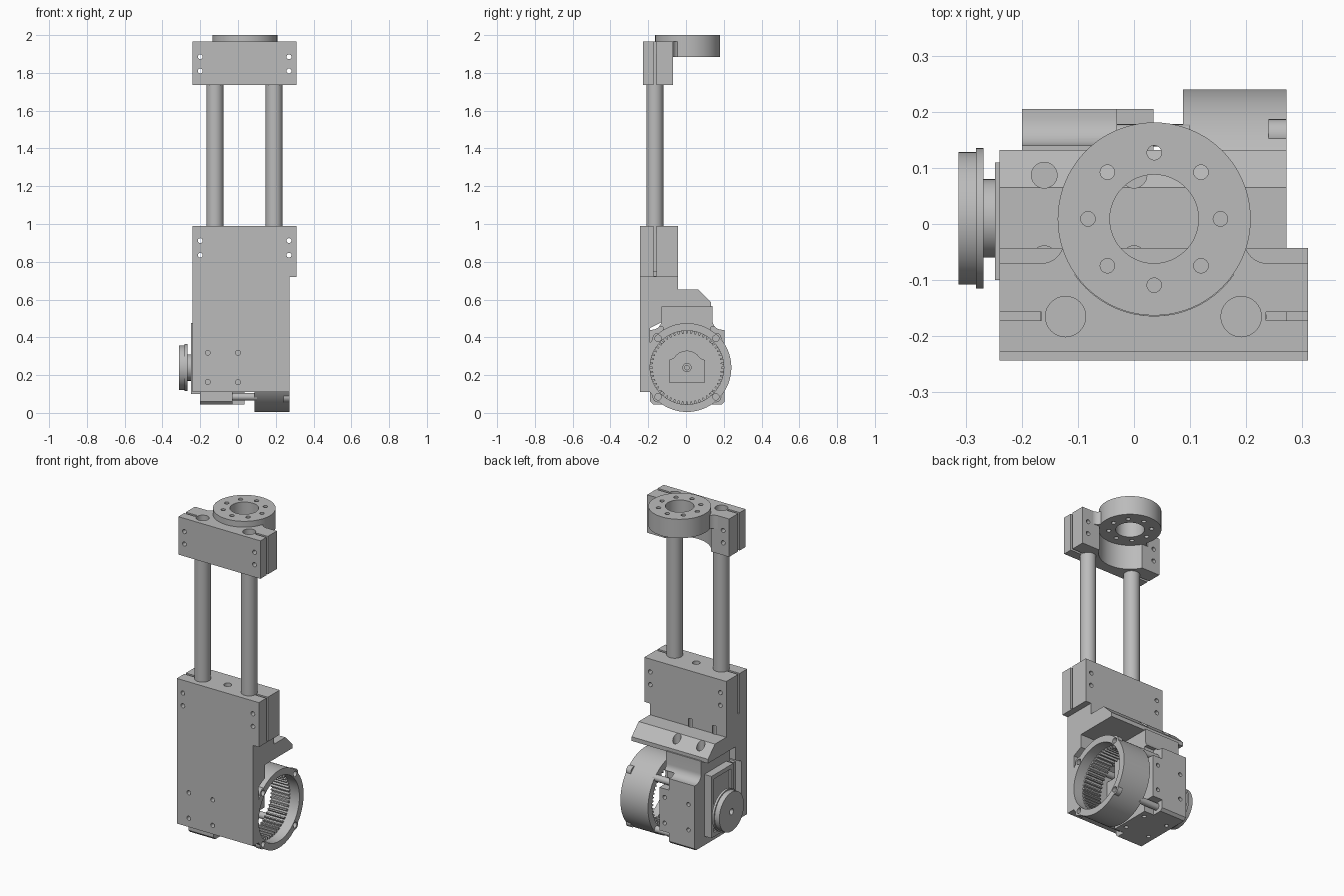
import bpy, bmesh, math
from mathutils import Matrix, Vector

cube = bpy.data.objects.get("Cube")
if cube:
    bpy.data.objects.remove(cube, do_unlink=True)

metal = bpy.data.materials.new("machined grey")
metal.use_nodes = True
GREY = (0.5, 0.5, 0.5, 1)
metal.diffuse_color = GREY
metal.node_tree.nodes["Principled BSDF"].inputs["Base Color"].default_value = GREY

AXES = {"x": Matrix.Rotation(math.pi / 2, 4, "Y"),
        "y": Matrix.Rotation(-math.pi / 2, 4, "X"),
        "z": Matrix.Identity(4)}


def box(bm, x, y, z):
    """Add a box from three (low, high) ranges."""
    mid = Vector([(r[0] + r[1]) / 2 for r in (x, y, z)])
    size = [r[1] - r[0] for r in (x, y, z)]
    bmesh.ops.create_cube(bm, size=1, matrix=Matrix.Translation(mid) @ Matrix.Diagonal((*size, 1)))


def cyl(bm, axis, a, b, r, span, sides=32):
    """Add a cylinder; a and b are the centre in the two other axes, in x-y-z order."""
    m = sum(span) / 2
    mid = {"x": (m, a, b), "y": (a, m, b), "z": (a, b, m)}[axis]
    bmesh.ops.create_cone(bm, cap_ends=True, segments=sides, radius1=r, radius2=r,
                          depth=span[1] - span[0],
                          matrix=Matrix.Translation(mid) @ AXES[axis])


def prism(bm, points, axis, span):
    """Extrude an outline along x (points are y, z) or z (points are x, y)."""
    def place(p, t):
        return (t, *p) if axis == "x" else (*p, t)
    face = bm.faces.new([bm.verts.new(place(p, span[0])) for p in points])
    out = bmesh.ops.extrude_face_region(bm, geom=[face])
    verts = [g for g in out["geom"] if isinstance(g, bmesh.types.BMVert)]
    shift = Vector(place((0, 0), span[1] - span[0]))
    bmesh.ops.translate(bm, verts=verts, vec=shift)
    bmesh.ops.recalc_face_normals(bm, faces=bm.faces)


def arc(cx, cy, r, start, end, n=8):
    angles = [math.radians(start + (end - start) * i / n) for i in range(n + 1)]
    return [(cx + r * math.cos(t), cy + r * math.sin(t)) for t in angles]


def raw(name, bm):
    mesh = bpy.data.meshes.new(name)
    bm.to_mesh(mesh)
    bm.free()
    obj = bpy.data.objects.new(name, mesh)
    bpy.context.collection.objects.link(obj)
    return obj


def part(name, solid, cut=None):
    """Turn a solid into a finished part, minus the cutter if there is one."""
    obj = raw(name, solid)
    if cut:
        cutter = raw(name + "_cutter", cut)
        cutter.hide_render = True
        mod = obj.modifiers.new("cut", "BOOLEAN")
        mod.operation, mod.object, mod.solver = "DIFFERENCE", cutter, "EXACT"
        mod.use_self = True
        deps = bpy.context.evaluated_depsgraph_get()
        mesh = bpy.data.meshes.new_from_object(obj.evaluated_get(deps))
        obj.modifiers.clear()
        obj.data = mesh
        bpy.data.objects.remove(cutter, do_unlink=True)
    obj.data.materials.clear()
    obj.data.materials.append(metal)
    bpy.ops.object.select_all(action="DESELECT")
    obj.select_set(True)
    bpy.context.view_layer.objects.active = obj
    bpy.ops.object.shade_smooth_by_angle(angle=math.radians(30))
    return obj


new = bmesh.new
RODS, ROD_Y = (-0.122, 0.191), -0.165
MID_X = 0.036
GY, GZ = 0.005, 0.24            # gear axis
BOLT = (-0.16, 0.0)             # gearbox bolt columns
CLAMP_X = (-0.2, 0.27)


def clamp_cuts(bm, heights, z):
    """Screw holes and the two slits of a rod clamp."""
    for x in CLAMP_X:
        for h in heights:
            cyl(bm, "y", x, h, 0.013, (-0.4, 0.1), 16)
    box(bm, (-0.4, -0.165), (-0.172, -0.157), z)
    box(bm, (0.235, 0.4), (-0.172, -0.157), z)


# Main body: front plate, spine and sloped shelf
s, c = new(), new()
prism(s, [(-0.243, 0.11), (-0.19, 0.11), (-0.19, 0.45), (-0.13, 0.48), (-0.13, 0.56),
          (0.132, 0.56), (0.132, 0.585), (0.065, 0.652), (-0.043, 0.652),
          (-0.043, 0.75), (-0.243, 0.75)], "x", (-0.24, 0.272))
for x in BOLT:
    for h in (0.163, 0.318):
        cyl(c, "y", x, h, 0.013, (-0.3, -0.215), 16)
    for y in (0.087, -0.062):
        cyl(c, "z", x, y, 0.023, (0.59, 0.7), 24)
part("body_plate", s, c)

# Lower rod clamp
s, c = new(), new()
box(s, (-0.24, 0.31), (-0.243, -0.043), (0.72, 0.99))
clamp_cuts(c, (0.835, 0.912), (0.725, 1.1))
cyl(c, "z", MID_X, -0.15, 0.022, (0.85, 1.1), 24)
part("lower_clamp", s, c)

# Guide rods
for side, x in zip(("right", "left"), RODS):
    s = new()
    cyl(s, "z", x, ROD_Y, 0.045, (0.95, 1.9), 40)
    part(side + "_rod", s)

# Upper rod clamp, scooped out beneath the flange
s, c = new(), new()
box(s, (-0.24, 0.31), (-0.228, -0.07), (1.735, 1.965))
clamp_cuts(c, (1.81, 1.885), (1.6, 2.1))
for x in RODS:
    cyl(c, "z", x, ROD_Y, 0.036, (1.85, 2.1))
cyl(c, "z", MID_X, 0.009, 0.173, (1.6, 2.1), 64)
part("upper_clamp", s, c)

# Filleted web joining clamp and flange
s, c = new(), new()
prism(s, [(-0.165, -0.09)] + arc(-0.165, -0.03, 0.04, -90, 0)
      + arc(0.237, -0.03, 0.04, 180, 270) + [(0.237, -0.09)], "z", (1.885, 1.965))
cyl(c, "z", MID_X, 0.009, 0.165, (1.8, 2.1), 64)
part("flange_web", s, c)

# Round mounting flange
s, c = new(), new()
cyl(s, "z", MID_X, 0.009, 0.172, (1.885, 2.0), 80)
cyl(c, "z", MID_X, 0.009, 0.079, (1.8, 2.1), 48)
for i in range(8):
    t = math.tau * i / 8
    cyl(c, "z", MID_X + 0.118 * math.cos(t), 0.009 + 0.118 * math.sin(t), 0.013, (1.8, 2.1), 16)
part("top_flange", s, c)

# Gearbox with filleted neck up to the shelf
s, c = new(), new()
outline = [(-0.19, 0.06), (-0.175, 0.045), (0.19, 0.045), (0.205, 0.06), (0.205, 0.44)]
outline += arc(0.19, 0.49, 0.05, 270, 180) + [(0.14, 0.565), (-0.13, 0.565)]
outline += arc(-0.18, 0.49, 0.05, 0, -90) + [(-0.19, 0.44)]
prism(s, outline, "x", (-0.2, 0.035))
CORNERS = [(GY + a, GZ + b) for a in (-0.153, 0.153) for b in (-0.155, 0.155)]
for y, z in CORNERS:
    out_y, out_z = math.copysign(0.3, y), GZ + math.copysign(0.215, z - GZ)
    in_y, in_z = y - math.copysign(0.025, y), z - math.copysign(0.025, z - GZ)
    box(c, (-0.03, 0.1), sorted((in_y, out_y)), sorted((in_z, out_z)))
for x in BOLT:
    for h in (0.163, 0.318):
        cyl(c, "y", x, h, 0.012, (0.17, 0.3), 16)
    for y in (-0.067, 0.087):
        cyl(c, "z", x, y, 0.012, (0, 0.08), 16)
part("gearbox", s, c)

# Spacer pins between gearbox and ring gear
for i, (y, z) in enumerate(CORNERS):
    s = new()
    cyl(s, "x", y, z, 0.02, (-0.035, 0.1), 20)
    part("spacer_pin_%d" % (i + 1), s)

# Ring gear housing with screw ears
s, c = new(), new()
cyl(s, "x", GY, GZ, 0.235, (0.087, 0.272), 96)
cyl(c, "x", GY, GZ, 0.195, (0.0, 0.4), 96)
for y, z in CORNERS:
    cyl(c, "x", y, z, 0.017, (0.2, 0.4), 20)
part("ring_housing", s, c)
for i, (y, z) in enumerate(CORNERS):
    s, c = new(), new()
    cyl(s, "x", y, z, 0.029, (0.24, 0.272), 24)
    cyl(c, "x", y, z, 0.017, (0.2, 0.4), 20)
    cyl(c, "x", GY, GZ, 0.195, (0.0, 0.4), 96)
    part("ring_ear_%d" % (i + 1), s, c)

# Internal teeth
s = new()
TEETH = 52
for i in range(TEETH):
    first = len(s.verts)
    prism(s, [(0.198, -0.0075), (0.198, 0.0075), (0.18, 0.0035), (0.18, -0.0035)],
          "x", (0.09, 0.21))
    s.verts.ensure_lookup_table()
    bmesh.ops.rotate(s, verts=s.verts[first:], cent=(0, 0, 0),
                     matrix=Matrix.Rotation(math.tau * i / TEETH, 3, "X"))
bmesh.ops.translate(s, verts=s.verts, vec=(0, GY, GZ))
part("ring_teeth", s)

# Output bearing block and shaft inside the ring
s = new()
prism(s, [(-0.09, 0.16), (0.1, 0.16), (0.1, 0.28)] + arc(GY, 0.25, 0.08, 30, 150)
      + [(-0.09, 0.28)], "x", (0.03, 0.065))
part("bearing_block", s)
s, c = new(), new()
cyl(s, "x", GY, GZ, 0.024, (0.05, 0.11))
cyl(c, "x", GY, GZ, 0.012, (0.08, 0.2), 16)
part("output_shaft", s, c)

# Framed side plate behind the pulley
s, c = new(), new()
box(s, (-0.248, -0.19), (-0.1, 0.11), (0.1, 0.475))
box(c, (-0.3, -0.236), (-0.075, 0.085), (0.125, 0.45))
part("side_plate", s, c)

# Input pulley: hub, flange and drum
s, c = new(), new()
cyl(s, "x", 0.01, GZ, 0.07, (-0.27, -0.22), 48)
part("pulley_hub", s)
s = new()
cyl(s, "x", 0.01, GZ, 0.125, (-0.282, -0.268), 64)
part("pulley_flange", s)
s = new()
cyl(s, "x", 0.01, GZ, 0.118, (-0.313, -0.28), 64)
cyl(c, "x", 0.01, GZ, 0.018, (-0.4, -0.29), 20)
part("pulley_drum", s, c)
